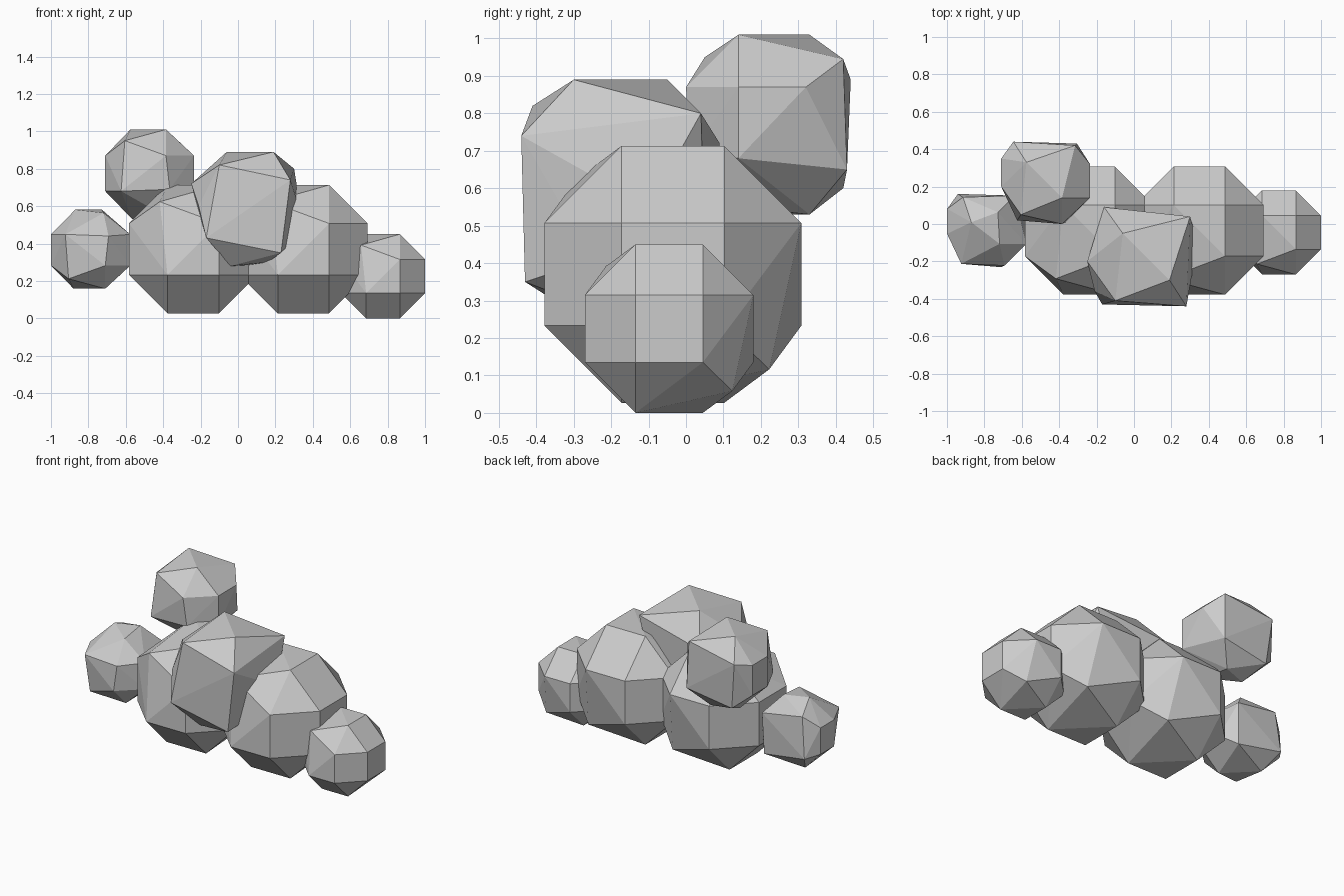
import bpy
import bmesh
import math
from mathutils import Vector

default_cube = bpy.data.objects.get("Cube")
if default_cube:
    bpy.data.objects.remove(default_cube, do_unlink=True)

# One plain grey for the whole cloud
grey = bpy.data.materials.new("cloud_grey")
grey.use_nodes = True
grey_colour = (0.6, 0.6, 0.6, 1)
grey.diffuse_color = grey_colour
grey.node_tree.nodes["Principled BSDF"].inputs["Base Color"].default_value = grey_colour


def hull_object(name, points, centre=(0, 0, 0), scale=(1, 1, 1)):
    """Make a flat-shaded convex puff wrapped around a few points."""
    bm = bmesh.new()
    for point in points:
        offset = [p * s for p, s in zip(point, scale)]
        bm.verts.new(Vector(centre) + Vector(offset))
    hull = bmesh.ops.convex_hull(bm, input=bm.verts)
    spare = {v for v in hull["geom_interior"] + hull["geom_unused"]
             if isinstance(v, bmesh.types.BMVert)}
    bmesh.ops.delete(bm, geom=list(spare), context="VERTS")
    bmesh.ops.dissolve_limit(bm, angle_limit=math.radians(1),
                             verts=bm.verts, edges=bm.edges)
    bmesh.ops.recalc_face_normals(bm, faces=bm.faces)
    mesh = bpy.data.meshes.new(name)
    bm.to_mesh(mesh)
    bm.free()
    mesh.materials.append(grey)
    puff = bpy.data.objects.new(name, mesh)
    bpy.context.collection.objects.link(puff)
    return puff


def chamfered_ball():
    """Chamfered cube whose two opposite corners are pulled to a point."""
    flat = 0.4
    points = []
    for sx in (-1, 1):
        for sy in (-1, 1):
            for sz in (-1, 1):
                side = (sx, sy * flat, sz * flat)
                if sx == sy == -sz:
                    points += [side, (sx * 0.52, sy * 0.75, sz * 0.74)]
                else:
                    points += [side, (sx * flat, sy, sz * flat),
                               (sx * flat, sy * flat, sz)]
    return points


# Upright puffs along the bottom
ball = chamfered_ball()
for name, centre, radius in (
    ("large_right_puff", (-0.24, -0.035, 0.37), 0.343),
    ("large_left_puff", (0.35, -0.035, 0.37), 0.343),
    ("small_left_puff", (0.775, -0.045, 0.225), 0.225),
):
    hull_object(name, ball, centre, (radius, radius, radius))

# Tilted puff at the front and top
crown_points = [
    (-0.06, -0.05, 0.89), (0.19, -0.3, 0.89),       # peak
    (-0.1, -0.41, 0.82), (0.28, -0.44, 0.74),       # front face, top
    (0.23, -0.43, 0.35), (-0.17, -0.43, 0.43),      # front face, bottom
    (0.3, 0.04, 0.8), (0.34, -0.1, 0.55), (0.29, -0.25, 0.41),
    (-0.25, -0.2, 0.72), (-0.21, -0.36, 0.6), (-0.16, 0.09, 0.72),
    (0.16, -0.3, 0.3), (0.04, -0.15, 0.28), (-0.04, -0.32, 0.28),
    (0.2, 0.05, 0.45), (-0.1, 0.07, 0.45),
]
hull_object("crown_puff", crown_points)

# Tilted small puff, used twice: high at the back, then flipped at the side
tilted_points = [
    (-0.1, 0.11, 0.24), (0.09, -0.08, 0.24),        # top
    (-0.13, -0.17, 0.18), (0.16, 0.2, 0.175),
    (0.24, -0.08, 0.1), (0.24, 0.1, 0.1),           # left side
    (0.24, -0.08, -0.09), (0.17, 0.21, -0.12),
    (0.09, -0.22, 0.1), (0.11, -0.21, -0.08),       # front
    (-0.15, -0.2, -0.09),
    (-0.235, -0.02, 0.1), (-0.235, 0.13, 0.1),      # right side
    (-0.235, -0.02, -0.09), (-0.235, 0.13, -0.09),
    (-0.17, 0.22, 0.12), (-0.14, 0.2, -0.17),       # back
    (-0.09, 0.05, -0.24), (0.07, 0.11, -0.24), (0.08, -0.08, -0.22),
]
hull_object("high_back_puff", tilted_points, (-0.475, 0.22, 0.77))
hull_object("small_right_puff", tilted_points, (-0.79, -0.035, 0.37),
            (0.89, 0.89, -0.88))
